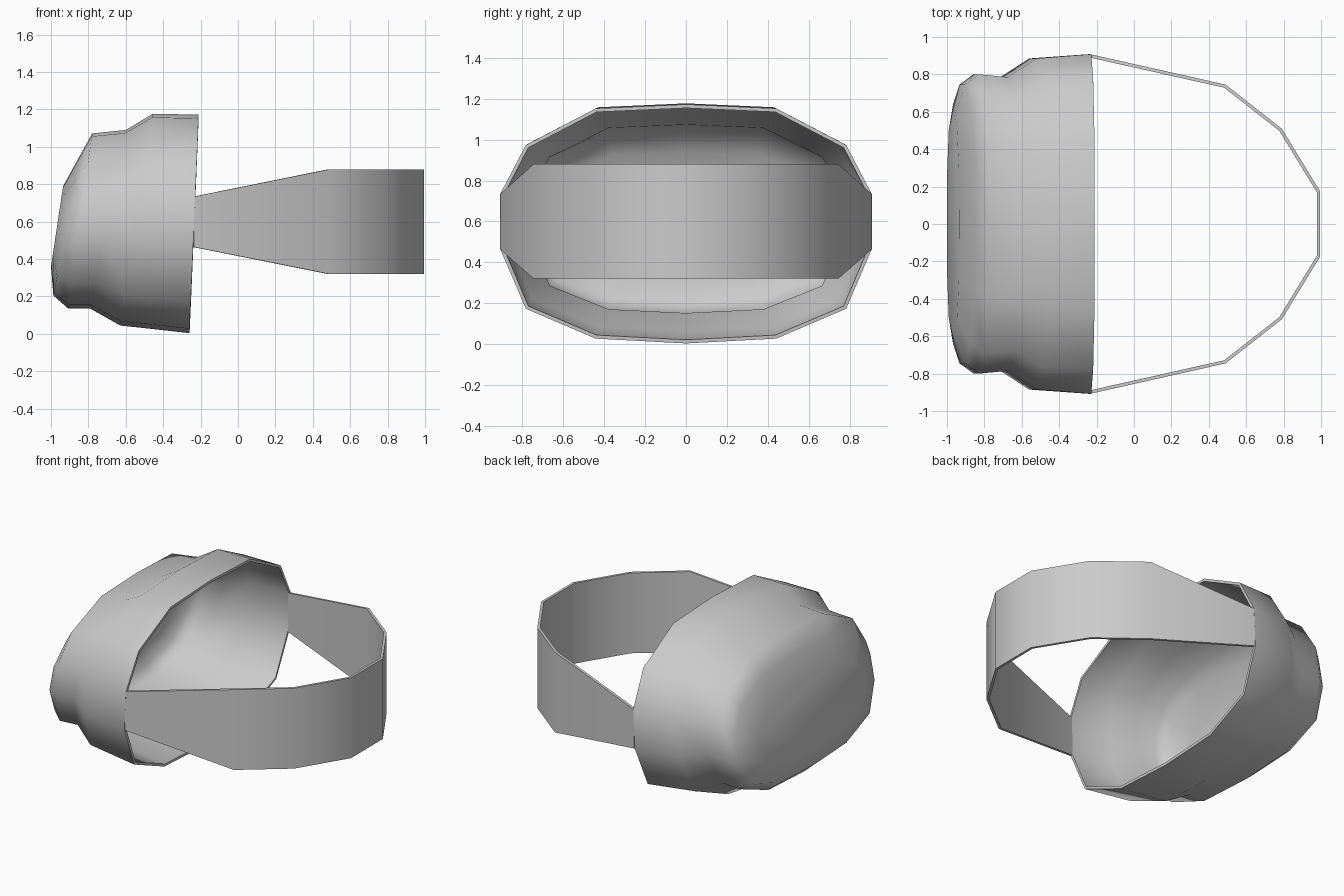
import bpy, bmesh

if "Cube" in bpy.data.objects:
    bpy.data.objects.remove(bpy.data.objects["Cube"])

# Half cross-section of the visor: (share of half width, share of height), top to bottom
SECTION = [(0, 1), (.486, .983), (.862, .83), (1, .625), (1, .395),
           (.862, .145), (.486, .02), (0, 0)]
# Rings from open rim to front: (half width, top x, top z, bottom x, bottom z)
RINGS = [(.908, -.21, 1.172, -.26, .004),
         (.885, -.455, 1.177, -.63, .045),
         (.785, -.60, 1.09, -.79, .135),
         (.80, -.78, 1.072, -.91, .137),
         (.745, -.85, .945, -.987, .205),
         (.58, -.935, .79, -1.0, .36)]


def make_object(name, verts, faces, offset):
    mesh = bpy.data.meshes.new(name)
    bm = bmesh.new()
    vs = [bm.verts.new(v) for v in verts]
    for f in faces:
        bm.faces.new([vs[i] for i in f])
    bm.normal_update()
    bm.to_mesh(mesh)
    bm.free()
    ob = bpy.data.objects.new(name, mesh)
    bpy.context.collection.objects.link(ob)
    mod = ob.modifiers.new("thickness", 'SOLIDIFY')
    mod.thickness = .018
    mod.offset = offset
    bpy.ops.object.select_all(action='DESELECT')
    ob.select_set(True)
    bpy.context.view_layer.objects.active = ob
    bpy.ops.object.modifier_apply(modifier=mod.name)
    bpy.ops.object.shade_smooth_by_angle(angle=1.05)
    return ob


# Visor shell: lofted rings closed by a nearly flat front
loop = SECTION + [(-y, z) for y, z in SECTION[-2:0:-1]]
n = len(loop)
verts, faces = [], []
for w, tx, tz, bx, bz in RINGS:
    verts += [(bx + (tx - bx) * t, w * y, bz + (tz - bz) * t) for y, t in loop]
for r in range(len(RINGS) - 1):
    for i in range(n):
        j = (i + 1) % n
        a, b = r * n, (r + 1) * n
        faces.append((a + j, a + i, b + i, b + j))
faces.append([(len(RINGS) - 1) * n + i for i in reversed(range(n))])
# orient all faces outward (top quad of the first band tells the direction)
a, b, c = [verts[k] for k in faces[0][:3]]
nz = (b[0] - a[0]) * (c[1] - b[1]) - (b[1] - a[1]) * (c[0] - b[0])
if nz < 0:
    faces = [tuple(reversed(f)) for f in faces]
make_object("visor_shell", verts, faces, -1)

# Head strap: a faceted band that widens away from the visor
half = [(-.235, .908, .464, .734), (.49, .745, .32, .88),
        (.79, .51, .32, .88), (.995, .175, .32, .88)]
path = half + [(x, -y, lo, hi) for x, y, lo, hi in reversed(half)]
verts = [(x, y, z) for x, y, lo, hi in path for z in (lo, hi)]
faces = [(2 * i, 2 * i + 1, 2 * i + 3, 2 * i + 2) for i in range(len(path) - 1)]
make_object("head_strap", verts, faces, -1)
